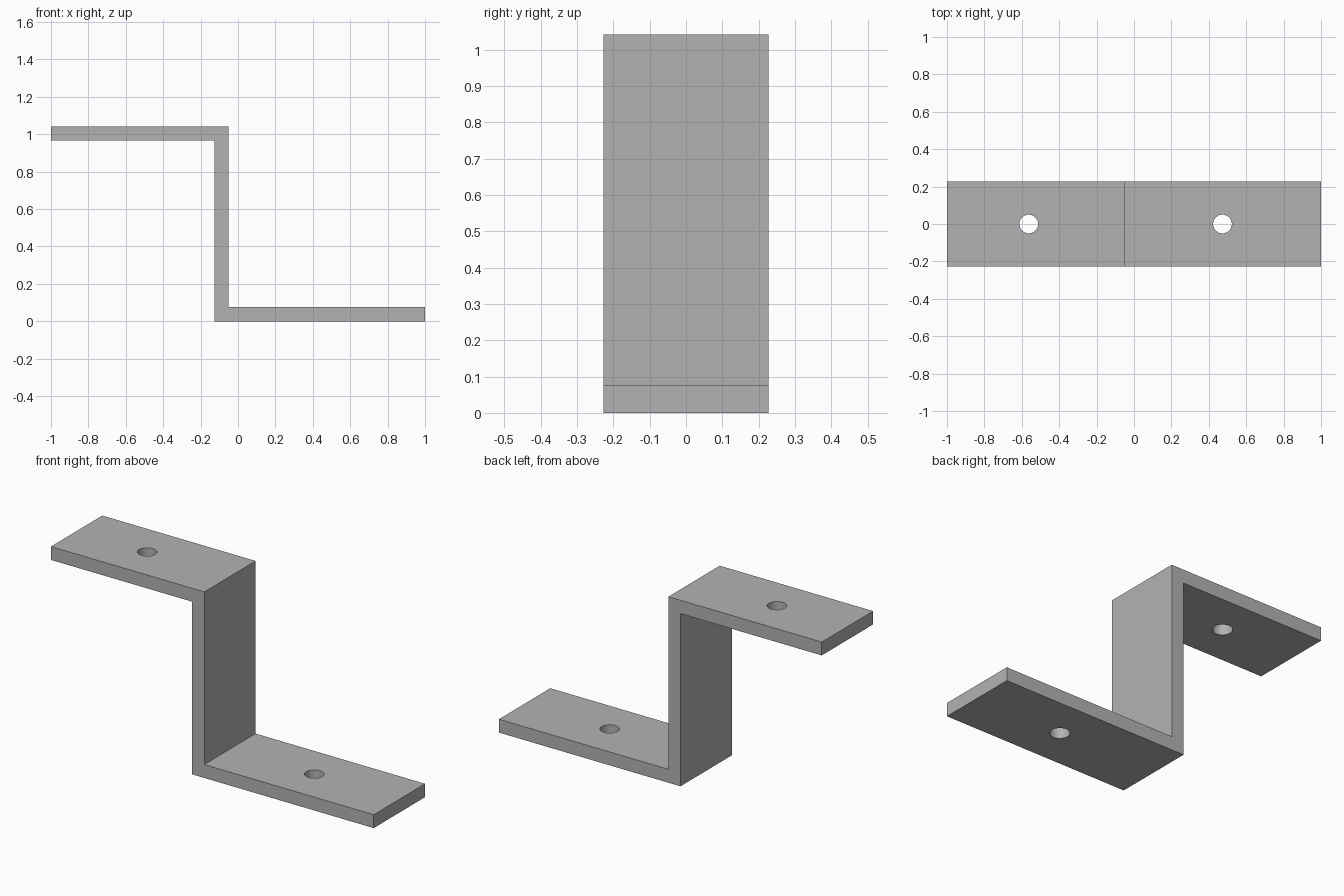
import bpy
import bmesh

cube = bpy.data.objects.get("Cube")
if cube:
    bpy.data.objects.remove(cube, do_unlink=True)

HALF_WIDTH = 0.227
THICK = 0.075
HEIGHT = 1.042
WEB_LEFT, WEB_RIGHT = -0.125, -0.05
HOLE_RADIUS = 0.05

# Plain grey metal
steel = bpy.data.materials.new("grey_steel")
steel.use_nodes = True
colour = (0.45, 0.45, 0.45, 1)
steel.diffuse_color = colour
steel.node_tree.nodes["Principled BSDF"].inputs["Base Color"].default_value = colour

# Z-shaped profile extruded across the width
profile = [
    (-1, HEIGHT - THICK), (WEB_LEFT, HEIGHT - THICK), (WEB_LEFT, 0), (1, 0),
    (1, THICK), (WEB_RIGHT, THICK), (WEB_RIGHT, HEIGHT), (-1, HEIGHT),
]
bm = bmesh.new()
face = bm.faces.new([bm.verts.new((x, -HALF_WIDTH, z)) for x, z in profile])
result = bmesh.ops.extrude_face_region(bm, geom=[face])
moved = [v for v in result["geom"] if isinstance(v, bmesh.types.BMVert)]
bmesh.ops.translate(bm, verts=moved, vec=(0, 2 * HALF_WIDTH, 0))
bmesh.ops.recalc_face_normals(bm, faces=bm.faces)
mesh = bpy.data.meshes.new("z_bracket")
bm.to_mesh(mesh)
bm.free()
mesh.materials.append(steel)
bracket = bpy.data.objects.new("z_bracket", mesh)
bpy.context.collection.objects.link(bracket)
bpy.context.view_layer.objects.active = bracket


# Bolt hole drilled vertically through one flange
def drill(name, x, z):
    bpy.ops.mesh.primitive_cylinder_add(
        vertices=48, radius=HOLE_RADIUS, depth=THICK * 3, location=(x, 0, z))
    cutter = bpy.context.object
    cutter.name = name
    cutter.hide_render = True
    cutter.data.materials.append(steel)
    cut = bracket.modifiers.new(name, "BOOLEAN")
    cut.operation = "DIFFERENCE"
    cut.solver = "EXACT"
    cut.object = cutter
    bpy.context.view_layer.objects.active = bracket
    bpy.ops.object.modifier_apply(modifier=cut.name)
    bpy.data.objects.remove(cutter, do_unlink=True)


drill("upper_hole", -0.563, HEIGHT - THICK / 2)
drill("lower_hole", 0.473, THICK / 2)

# Smooth hole walls, crisp edges
bpy.ops.object.select_all(action="DESELECT")
bracket.select_set(True)
bpy.context.view_layer.objects.active = bracket
bpy.ops.object.shade_smooth_by_angle()
